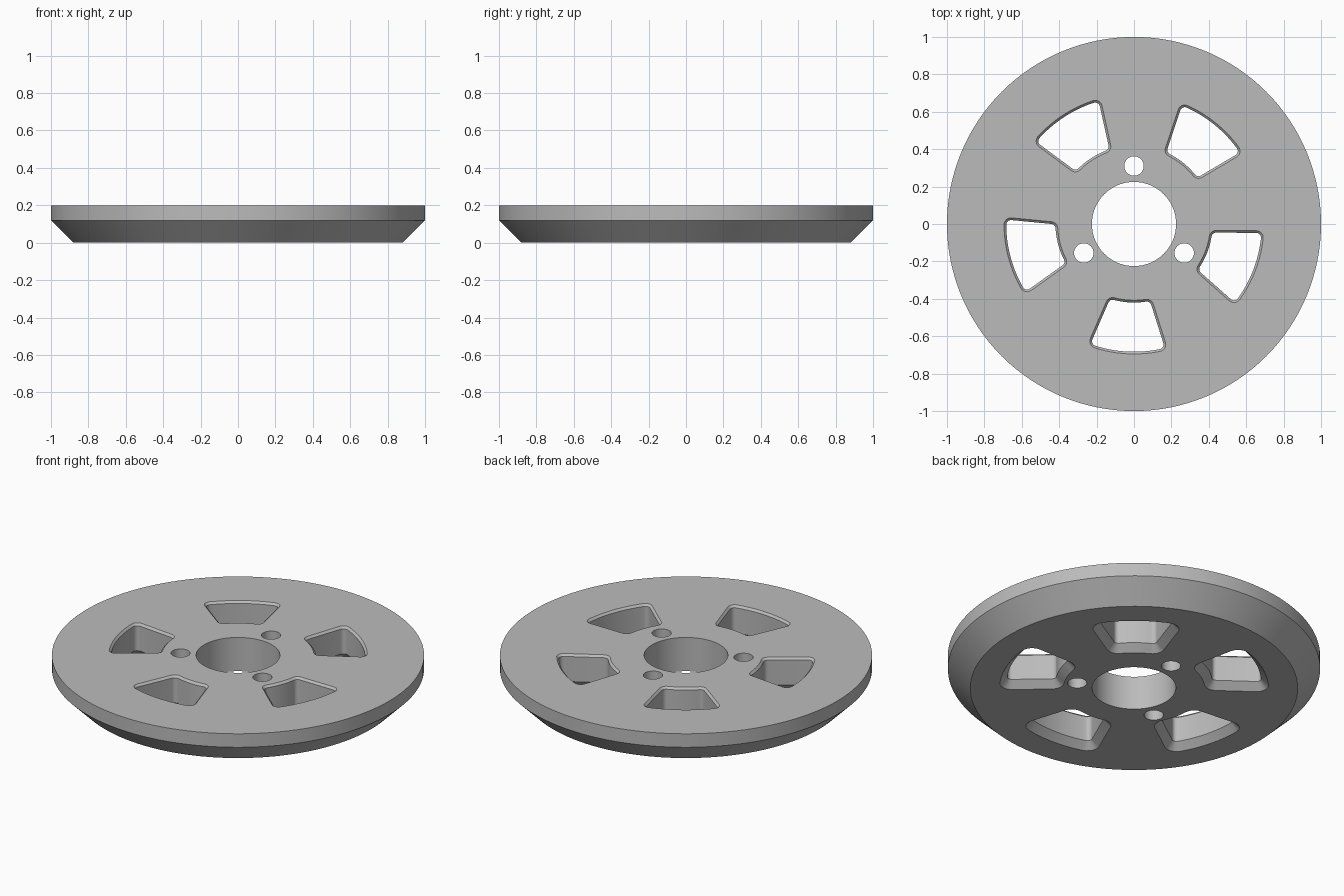
import bpy
import bmesh
from math import sin, cos, asin, radians, pi

HEIGHT = 0.2
SEGMENTS = 128

cube = bpy.data.objects.get("Cube")
if cube:
    bpy.data.objects.remove(cube, do_unlink=True)


def make_object(name, bm):
    bmesh.ops.recalc_face_normals(bm, faces=bm.faces)
    mesh = bpy.data.meshes.new(name)
    bm.to_mesh(mesh)
    bm.free()
    obj = bpy.data.objects.new(name, mesh)
    bpy.context.collection.objects.link(obj)
    return obj


def loft(bm, layers):
    """Closed solid through matching outlines; layers are (z, points)."""
    rings = [[bm.verts.new((x, y, z)) for x, y in pts] for z, pts in layers]
    n = len(rings[0])
    for low, high in zip(rings, rings[1:]):
        for i in range(n):
            j = (i + 1) % n
            bm.faces.new((low[i], low[j], high[j], high[i]))
    bm.faces.new(rings[0][::-1])
    bm.faces.new(rings[-1])


def arc(cx, cy, r, start, end, steps):
    return [(cx + r * cos(start + (end - start) * i / steps),
             cy + r * sin(start + (end - start) * i / steps))
            for i in range(steps + 1)]


def circle(cx, cy, r, n):
    return arc(cx, cy, r, 0, 2 * pi, n)[:-1]


def slot_outline(mid, grow):
    """Rounded ring sector; grow offsets the whole outline outwards."""
    half, corner, side = radians(20.5), 0.025, 0.067
    r_out, r_in = 0.658, 0.445          # radii of the corner centres
    a_out = half - asin(side / r_out)
    a_in = half - asin(side / r_in)
    r = corner + grow

    def round_corner(radius, angle, start, end):
        return arc(radius * cos(mid + angle), radius * sin(mid + angle), r,
                   mid + start, mid + end, 6)

    pts = arc(0, 0, r_out + r, mid - a_out, mid + a_out, 16)
    pts += round_corner(r_out, a_out, a_out, half + pi / 2)[1:]
    pts += round_corner(r_in, a_in, half + pi / 2, a_in + pi)
    pts += arc(0, 0, r_in - r, mid + a_in, mid - a_in, 12)[1:]
    pts += round_corner(r_in, -a_in, pi - a_in, 1.5 * pi - half)[1:]
    pts += round_corner(r_out, -a_out, -half - pi / 2, -a_out)[:-1]
    return pts


# Disc body with a chamfered lower rim
bm = bmesh.new()
loft(bm, [(z, circle(0, 0, r, SEGMENTS))
          for z, r in ((0, 0.88), (0.12, 1.0), (HEIGHT, 1.0))])
disc = make_object("wheel_disc", bm)

# Cutters: centre bore, three bolt holes, five chamfered slots
bm = bmesh.new()
over = 0.02
holes = [(0, 0, 0.225, 96)]
for k in range(3):
    a = radians(90 + 120 * k)
    holes.append((0.31 * cos(a), 0.31 * sin(a), 0.052, 32))
for hole in holes:
    loft(bm, [(-over, circle(*hole)), (HEIGHT + over, circle(*hole))])
for k in range(5):
    mid = radians(267 + 72 * k)
    loft(bm, [(z, slot_outline(mid, grow)) for z, grow in (
        (-over, 0.04 + over), (0.04, 0),
        (HEIGHT - 0.012, 0), (HEIGHT + over, 0.012 + over))])
cutter = make_object("hole_cutter", bm)
cutter.hide_render = True

# Cut the openings
mod = disc.modifiers.new("openings", 'BOOLEAN')
mod.operation = 'DIFFERENCE'
mod.solver = 'EXACT'
mod.object = cutter
bpy.ops.object.select_all(action='DESELECT')
disc.select_set(True)
bpy.context.view_layer.objects.active = disc
bpy.ops.object.modifier_apply(modifier=mod.name)
bpy.data.objects.remove(cutter, do_unlink=True)

# Plain grey metal
grey = bpy.data.materials.new("grey_metal")
grey.use_nodes = True
colour = (0.5, 0.5, 0.5, 1)
grey.diffuse_color = colour
grey.node_tree.nodes["Principled BSDF"].inputs["Base Color"].default_value = colour
disc.data.materials.clear()
disc.data.materials.append(grey)
bpy.ops.object.shade_smooth_by_angle(angle=radians(30))
